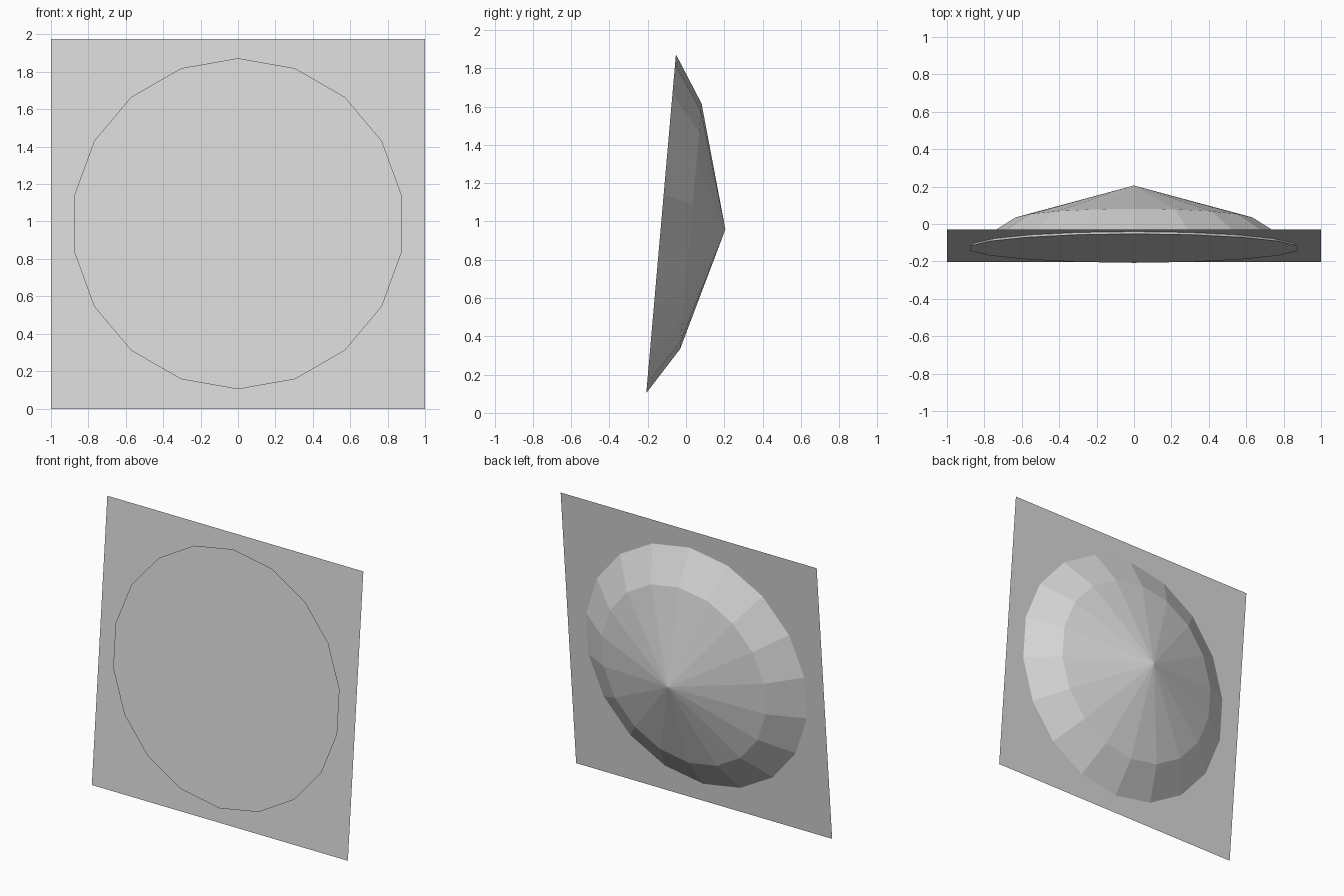
import bpy, bmesh
from math import radians, sin, cos, tau
from mathutils import Matrix

cube = bpy.data.objects.get("Cube")
if cube:
    bpy.data.objects.remove(cube, do_unlink=True)

GREY = (0.7, 0.7, 0.7, 1)
grey = bpy.data.materials.new("light_grey")
grey.use_nodes = True
grey.diffuse_color = GREY
grey.node_tree.nodes["Principled BSDF"].inputs["Base Color"].default_value = GREY

# Both parts lean back; local y is the depth behind the rim plane
lean = Matrix.Translation((0, -0.13, 0.988)) @ Matrix.Rotation(radians(-5), 4, 'X')


def add_part(name, bm):
    bm.transform(lean)
    mesh = bpy.data.meshes.new(name)
    bm.to_mesh(mesh)
    bm.free()
    mesh.materials.append(grey)
    obj = bpy.data.objects.new(name, mesh)
    bpy.context.collection.objects.link(obj)


# Square sheet, a little behind the rim of the dish
bm = bmesh.new()
w, h, depth = 1.0, 0.992, 0.014
bm.faces.new([bm.verts.new((x, depth, z)) for x, z in ((-w, -h), (w, -h), (w, h), (-w, h))])
add_part("square_sheet", bm)

# Faceted dish: flat front disc, steep outer band, shallow cone to the back
SIDES = 18
bm = bmesh.new()


def ring(radius, y):
    return [bm.verts.new((radius * sin(tau * i / SIDES), y, radius * cos(tau * i / SIDES)))
            for i in range(SIDES)]


rim, shoulder = ring(0.888, 0), ring(0.643, 0.156)
apex = bm.verts.new((0, 0.337, 0))
bm.faces.new(rim)
for i in range(SIDES):
    j = (i + 1) % SIDES
    bm.faces.new((rim[i], rim[j], shoulder[j], shoulder[i]))
    bm.faces.new((shoulder[i], shoulder[j], apex))
bmesh.ops.recalc_face_normals(bm, faces=bm.faces)
add_part("faceted_dish", bm)
